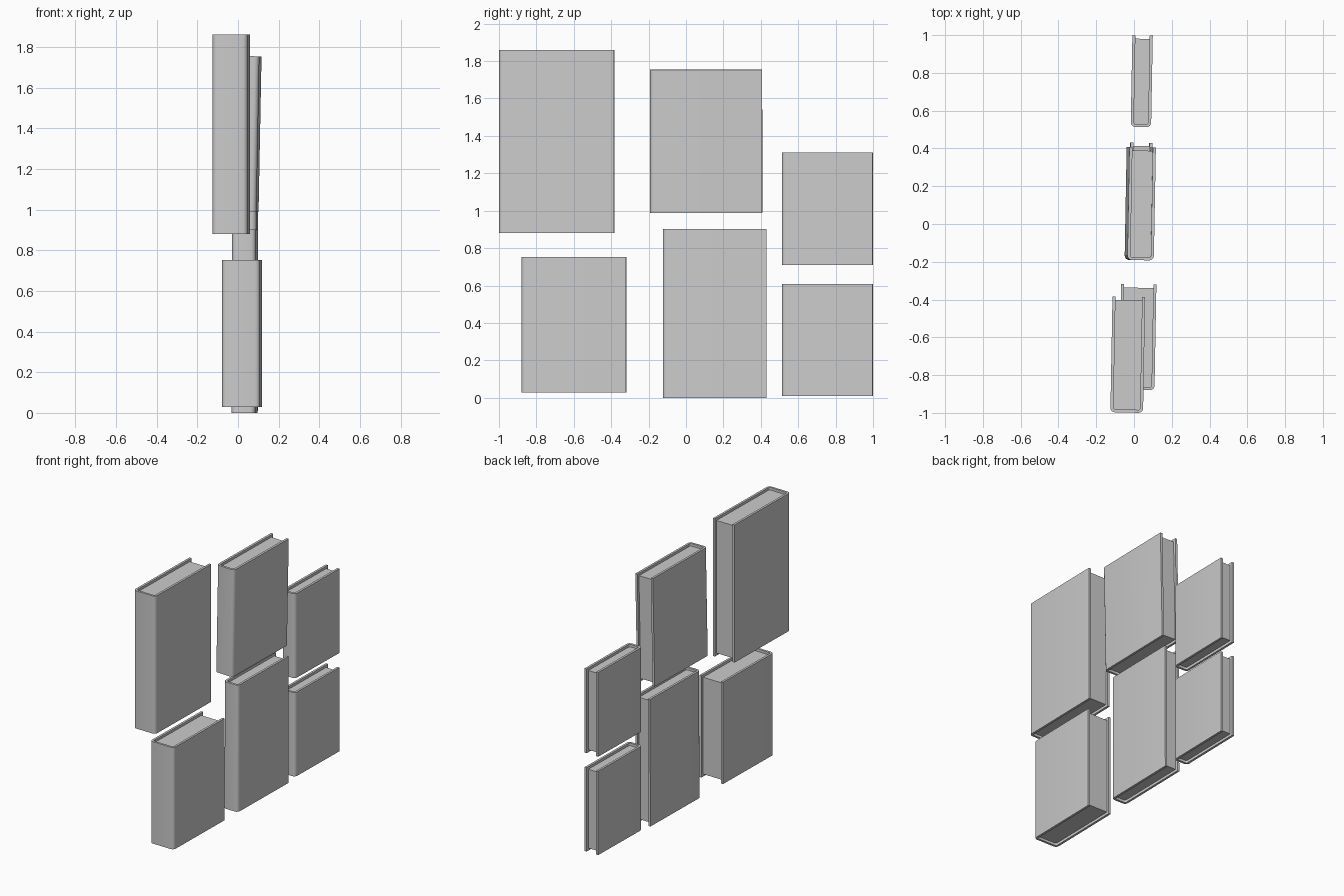
import bpy, bmesh, math

if "Cube" in bpy.data.objects:
    bpy.data.objects.remove(bpy.data.objects["Cube"])

T = 0.016        # cover thickness
R = 0.024        # rounded spine corner
RECESS = 0.018   # pages set back from the cover edges


def make_object(name, bm, loc, rot):
    bmesh.ops.recalc_face_normals(bm, faces=bm.faces)
    me = bpy.data.meshes.new(name)
    bm.to_mesh(me)
    bm.free()
    ob = bpy.data.objects.new(name, me)
    bpy.context.collection.objects.link(ob)
    ob.location, ob.rotation_euler = loc, rot
    return ob


def u_path(w, d, inset):
    # open U: fore edge, round spine corner, spine, round corner, fore edge
    hw, hd, r = w / 2, d / 2, R - inset
    cx, cy = hw - R, -hd + R
    right = [(cx + r * math.sin(a), cy - r * math.cos(a))
             for a in (math.radians(t) for t in (0, 22.5, 45, 67.5, 90))]
    right.append((hw - inset, hd))
    return [(-x, y) for x, y in reversed(right)] + right


def book(name, x, y0, y1, z0, z1, w, lean=0.0):
    d, h = y1 - y0 - 0.003, z1 - z0
    loc = (x, (y0 + y1) / 2, (z0 + z1) / 2)
    rot = (0, math.radians(lean), math.radians(-1.05))

    # wrapped hard cover
    bm = bmesh.new()
    rings = [[bm.verts.new((px, py, z)) for px, py in u_path(w, d, inset)]
             for inset, z in ((0, -h / 2), (T, -h / 2), (T, h / 2), (0, h / 2))]
    for i in range(4):
        a, b = rings[i], rings[(i + 1) % 4]
        for k in range(len(a) - 1):
            bm.faces.new((a[k], a[k + 1], b[k + 1], b[k]))
    for k in (0, -1):
        bm.faces.new([r[k] for r in rings])
    cover = make_object(name + "_cover", bm, loc, rot)
    bpy.ops.object.select_all(action='DESELECT')
    bpy.context.view_layer.objects.active = cover
    cover.select_set(True)
    bpy.ops.object.shade_smooth_by_angle(angle=math.radians(35))

    # page block
    bm = bmesh.new()
    bmesh.ops.create_cube(bm, size=1)
    pd = d - T - RECESS
    for v in bm.verts:
        v.co = (v.co.x * (w - 2 * T), v.co.y * pd + (T - RECESS) / 2,
                v.co.z * (h - 2 * RECESS))
    make_object(name + "_pages", bm, loc, rot)


book("upper_front_book", -0.033, -1.0, -0.383, 0.88, 1.86, 0.173)
book("upper_middle_book", 0.033, -0.193, 0.408, 0.99, 1.755, 0.14, 1.1)
book("upper_rear_book", 0.041, 0.512, 1.0, 0.71, 1.31, 0.108)
book("lower_front_book", 0.02, -0.88, -0.318, 0.028, 0.753, 0.187)
book("lower_middle_book", 0.033, -0.125, 0.432, 0.0, 0.903, 0.117, 0.2)
book("lower_rear_book", 0.041, 0.512, 1.0, 0.01, 0.607, 0.108)
